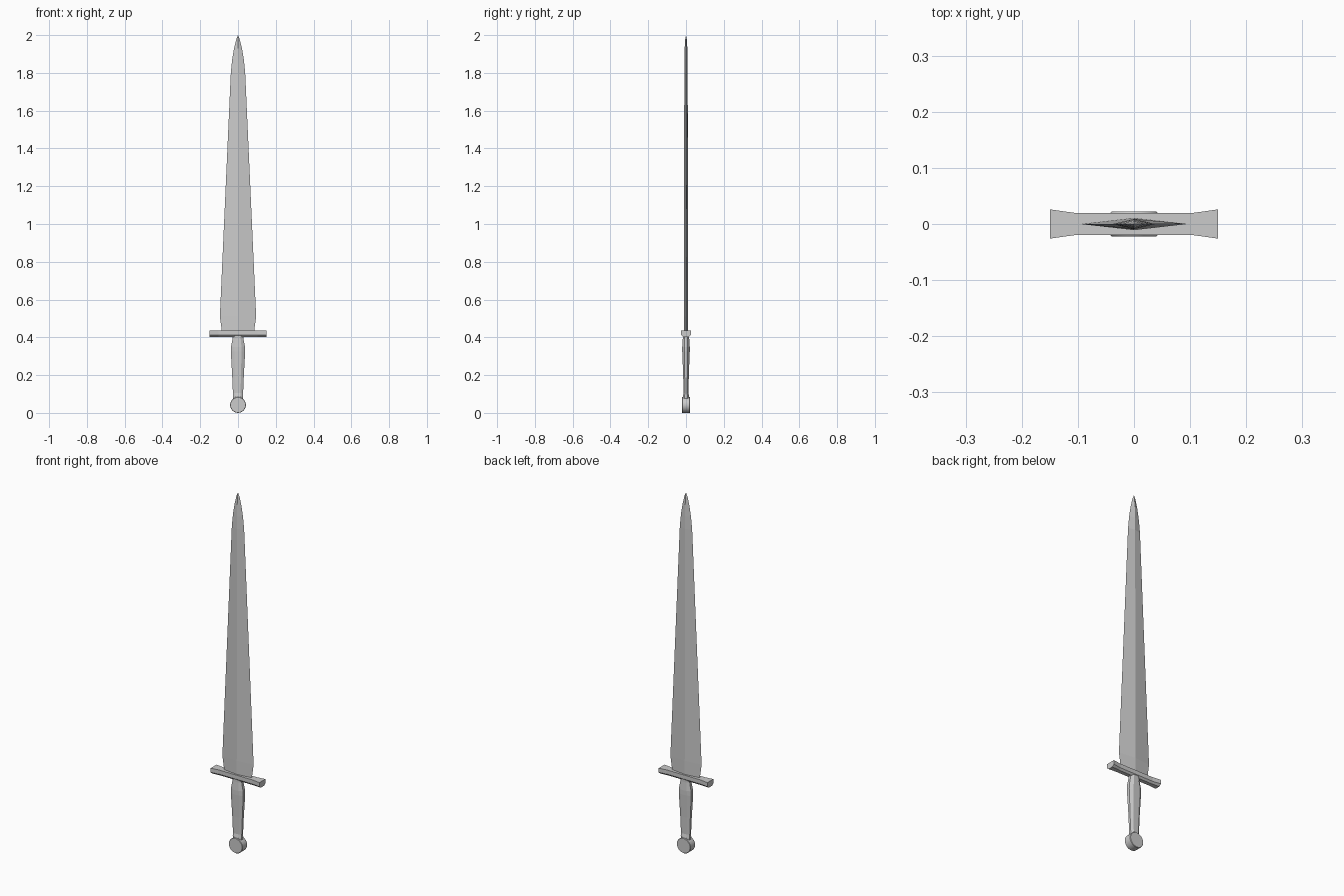
import bpy, bmesh, math

if "Cube" in bpy.data.objects:
    bpy.data.objects.remove(bpy.data.objects["Cube"])


def finish(bm, name):
    bmesh.ops.recalc_face_normals(bm, faces=bm.faces)
    mesh = bpy.data.meshes.new(name)
    bm.to_mesh(mesh)
    bm.free()
    ob = bpy.data.objects.new(name, mesh)
    bpy.context.collection.objects.link(ob)
    return ob


def loft(name, rings, tip=None):
    """Skin a list of equal-length rings, capping the ends or closing to a tip."""
    bm = bmesh.new()
    loops = [[bm.verts.new(p) for p in ring] for ring in rings]
    n = len(loops[0])
    for a, b in zip(loops, loops[1:]):
        for i in range(n):
            j = (i + 1) % n
            bm.faces.new((a[i], a[j], b[j], b[i]))
    bm.faces.new(loops[0])
    if tip:
        t = bm.verts.new(tip)
        for i in range(n):
            bm.faces.new((loops[-1][i], loops[-1][(i + 1) % n], t))
    else:
        bm.faces.new(loops[-1])
    return finish(bm, name)


# Blade: diamond section tapering to a curved point (z, half width, half thickness)
blade = [(0.42, 0.086, 0.011), (0.445, 0.087, 0.011), (0.51, 0.096, 0.011),
         (1.80, 0.038, 0.009), (1.87, 0.031, 0.008), (1.93, 0.021, 0.007),
         (1.975, 0.010, 0.005)]
loft("blade", [[(w, 0, z), (0, t, z), (-w, 0, z), (0, -t, z)] for z, w, t in blade],
     (0, 0, 2.0))

# Cross guard: bar with chamfered underside, flaring at both ends
guard = []
for x, d in ((-0.15, 0.026), (-0.103, 0.0195), (0.103, 0.0195), (0.15, 0.026)):
    guard.append([(x, -d, 0.435), (x, -d, 0.412), (x, -d * 0.55, 0.402),
                  (x, d * 0.55, 0.402), (x, d, 0.412), (x, d, 0.435)])
loft("cross_guard", guard)

# Grip: eight-sided swelling handle (z, half width, half depth)
grip = [(0.075, 0.026, 0.018), (0.088, 0.027, 0.017), (0.105, 0.027, 0.013),
        (0.20, 0.031, 0.015), (0.325, 0.038, 0.020), (0.35, 0.037, 0.020),
        (0.395, 0.028, 0.017), (0.41, 0.028, 0.017)]
loft("grip", [[(w, d * 0.45, z), (w * 0.5, d, z), (-w * 0.5, d, z), (-w, d * 0.45, z),
               (-w, -d * 0.45, z), (-w * 0.5, -d, z), (w * 0.5, -d, z), (w, -d * 0.45, z)]
              for z, w, d in grip])

# Pommel: flat disc facing front and back with a slight rim bevel
disc = []
for y, r in ((-0.022, 0.040), (-0.0195, 0.042), (0.0195, 0.042), (0.022, 0.040)):
    disc.append([(r * math.cos(a), y, 0.042 + r * math.sin(a))
                 for a in (i * math.tau / 24 for i in range(24))])
pommel = loft("pommel", disc)
bpy.context.view_layer.objects.active = pommel
pommel.select_set(True)
bpy.ops.object.shade_smooth_by_angle(angle=math.radians(30))
